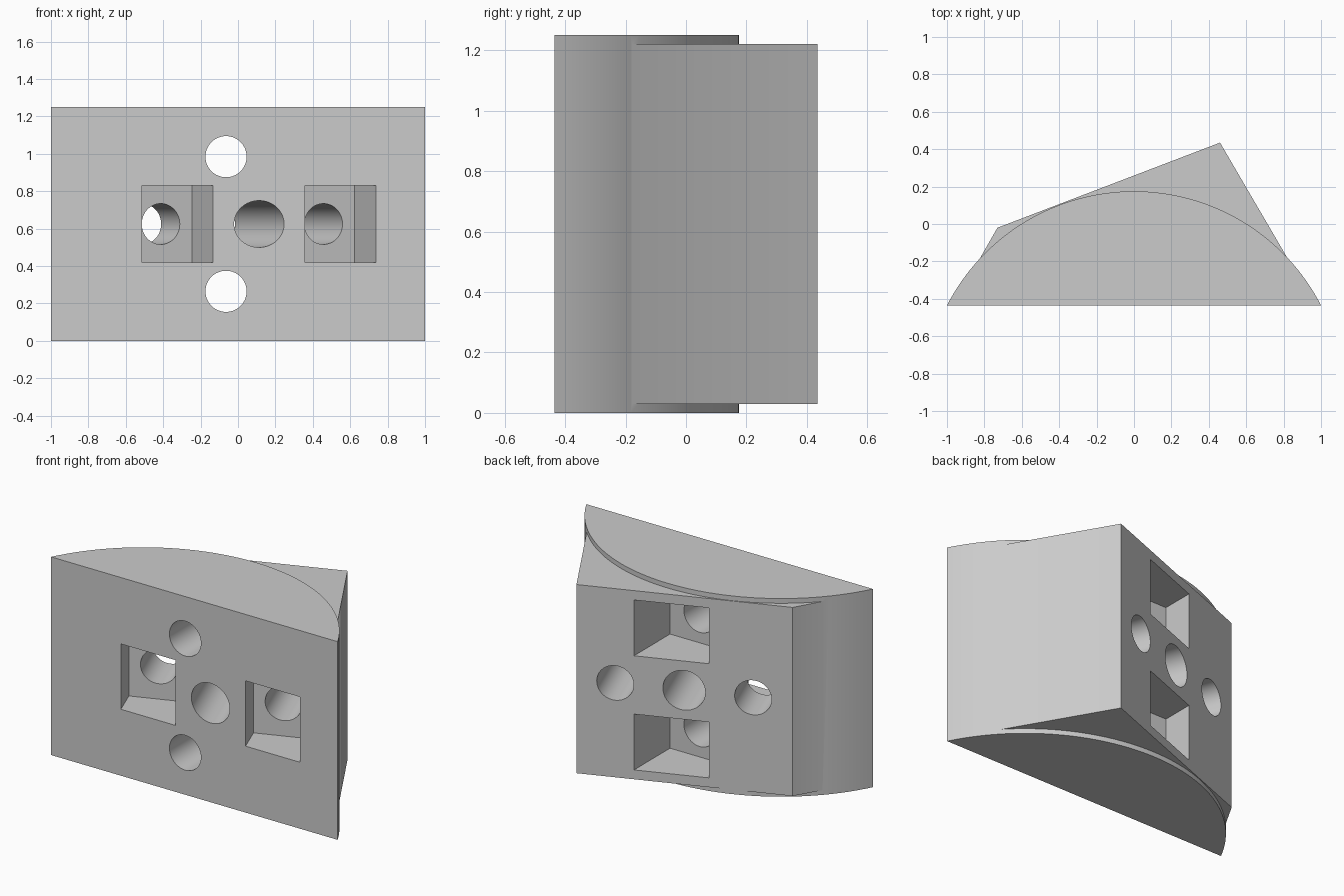
import bpy, bmesh, math
from mathutils import Vector, Matrix

if "Cube" in bpy.data.objects:
    bpy.data.objects.remove(bpy.data.objects["Cube"])

HEIGHT = 1.25
MID = HEIGHT / 2
FRONT_Y = -0.435
TILT = math.radians(20.9)                                # angle of the rear face
ACROSS = Vector((math.cos(TILT), math.sin(TILT), 0))     # along the rear face
REARWARD = Vector((-math.sin(TILT), math.cos(TILT), 0))  # out of the rear face

grey = bpy.data.materials.new("plain grey")
grey.use_nodes = True
grey.diffuse_color = (0.6, 0.6, 0.6, 1)
grey.node_tree.nodes["Principled BSDF"].inputs["Base Color"].default_value = (0.6, 0.6, 0.6, 1)


def finish(name, bm):
    bmesh.ops.recalc_face_normals(bm, faces=bm.faces)
    mesh = bpy.data.meshes.new(name)
    bm.to_mesh(mesh)
    bm.free()
    mesh.materials.append(grey)
    obj = bpy.data.objects.new(name, mesh)
    bpy.context.collection.objects.link(obj)
    return obj


def prism(name, plan, low, high):
    """Extrude a plan outline upward."""
    bm = bmesh.new()
    face = bm.faces.new([bm.verts.new((p[0], p[1], low)) for p in plan])
    top = bmesh.ops.extrude_face_region(bm, geom=[face])["geom"]
    bmesh.ops.translate(bm, vec=(0, 0, high - low),
                        verts=[v for v in top if isinstance(v, bmesh.types.BMVert)])
    return finish(name, bm)


def pocket(name, floor, outward, side, width, low, high):
    """Box running outward from the pocket floor."""
    a, b = floor - side * width / 2, floor + side * width / 2
    return prism(name, [a, b, b + outward, a + outward], low, high)


def bore(name, start, end, radius):
    """Cylinder between two points."""
    axis = end - start
    bm = bmesh.new()
    bmesh.ops.create_cone(
        bm, cap_ends=True, segments=64, radius1=radius, radius2=radius, depth=axis.length,
        matrix=Matrix.Translation((start + end) / 2) @ axis.to_track_quat("Z", "Y").to_matrix().to_4x4())
    return finish(name, bm)


def combine(target, tool, operation):
    mod = target.modifiers.new(operation.lower(), "BOOLEAN")
    mod.operation, mod.solver, mod.object = operation, "EXACT", tool
    bpy.ops.object.select_all(action="DESELECT")
    target.select_set(True)
    bpy.context.view_layer.objects.active = target
    bpy.ops.object.modifier_apply(modifier=mod.name)
    bpy.data.objects.remove(tool)


# Circular segment body: flat front, rounded rear
sagitta = 0.61
radius = (1 + sagitta ** 2) / (2 * sagitta)
half = math.asin(1 / radius)
centre_y = FRONT_Y + sagitta - radius
steps = 64
arc = [(radius * math.sin(a), centre_y + radius * math.cos(a))
       for a in (half - 2 * half * i / steps for i in range(steps + 1))]
block = prism("angled_mount_block", arc, 0, HEIGHT)

# Wedge giving the tilted flat rear face
wedge = prism("wedge", [(-0.73, -0.02), (0.46, 0.435), (0.889, -0.3), (-0.89, -0.3)],
              0.03, HEIGHT - 0.03)
combine(block, wedge, "UNION")

cutters = []
# Front pockets, tilted, with a bore from each floor out of the rear face
for x in (-0.413, 0.457):
    floor = Vector((x, -0.198, MID))
    cutters.append(pocket("front_pocket", floor, -REARWARD * 0.6, ACROSS, 0.355,
                          MID - 0.206, MID + 0.206))
    cutters.append(bore("side_bore", floor - REARWARD * 0.08, floor + REARWARD, 0.109))

# Rear pockets, square to the front, with a bore from each floor out of the front
for z in (MID - 0.36, MID + 0.36):
    floor = Vector((-0.064, -0.045, z))
    cutters.append(pocket("rear_pocket", floor, Vector((0, 0.8, 0)), Vector((1, 0, 0)), 0.414,
                          z - 0.176, z + 0.176))
    cutters.append(bore("front_bore", floor + Vector((0, 0.06, 0)),
                        floor - Vector((0, 0.7, 0)), 0.11))

# Central bore, square to the rear face
centre = Vector((0.113, FRONT_Y, MID))
cutters.append(bore("centre_bore", centre - REARWARD * 0.4, centre + REARWARD * 1.2, 0.125))

for cutter in cutters:
    combine(block, cutter, "DIFFERENCE")

block.select_set(True)
bpy.context.view_layer.objects.active = block
bpy.ops.object.shade_smooth_by_angle(angle=math.radians(20))
